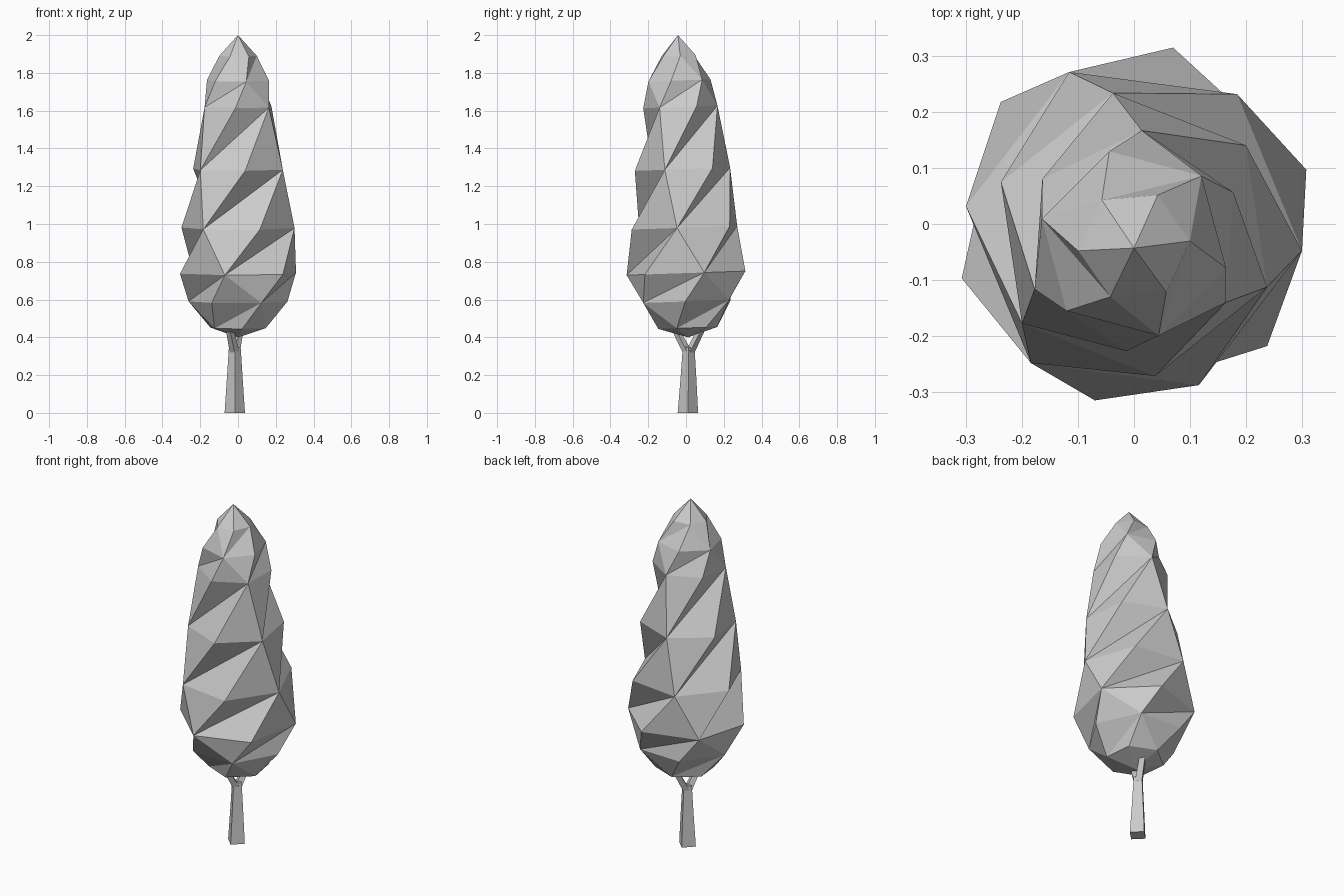
import bpy, bmesh
from math import cos, sin, radians
from mathutils import Vector

if "Cube" in bpy.data.objects:
    bpy.data.objects.remove(bpy.data.objects["Cube"])


def make_object(name, bm):
    bmesh.ops.recalc_face_normals(bm, faces=bm.faces[:])
    mesh = bpy.data.meshes.new(name)
    bm.to_mesh(mesh)
    bm.free()
    obj = bpy.data.objects.new(name, mesh)
    bpy.context.collection.objects.link(obj)
    return obj


# Foliage: twisted six-sided rings (height, radius, twist in degrees)
SIDES = 6
LEAN = 0.034
RINGS = [
    (0.45, 0.158, 158), (0.59, 0.262, 178), (0.74, 0.322, 197.5),
    (0.98, 0.302, 232.5), (1.29, 0.255, 278.5), (1.62, 0.197, 326),
    (1.76, 0.170, 345), (1.89, 0.100, 365),
]


def leaned(x, y, z):
    return (x, y - LEAN * (z - 0.74), z + LEAN * y)


bm = bmesh.new()
rings = []
for z, r, twist in RINGS:
    angles = [radians(twist + 360 * k / SIDES) for k in range(SIDES)]
    rings.append([bm.verts.new(leaned(r * cos(a), r * sin(a), z)) for a in angles])

# Alternating diagonals form the staggered folds
for i in range(len(rings) - 1):
    a, b = rings[i], rings[i + 1]
    for k in range(SIDES):
        n = (k + 1) % SIDES
        if (i + k) % 2:
            bm.faces.new((a[k], a[n], b[n]))
            bm.faces.new((a[k], b[n], b[k]))
        else:
            bm.faces.new((a[k], a[n], b[k]))
            bm.faces.new((a[n], b[n], b[k]))

# Foliage end points
for ring, z in ((rings[0], 0.40), (rings[-1], 2.0)):
    pole = bm.verts.new(leaned(0, 0, z))
    for k in range(SIDES):
        bm.faces.new((ring[k], ring[(k + 1) % SIDES], pole))
make_object("foliage", bm)


# Trunk and branches: four-sided tapered limbs
def limb(name, sections):
    bm = bmesh.new()
    loops = []
    for centre, r in sections:
        c = Vector(centre)
        loops.append([bm.verts.new(c + Vector(d) * r) for d in
                      ((1, 0, 0), (0, 1, 0), (-1, 0, 0), (0, -1, 0))])
    for a, b in zip(loops, loops[1:]):
        for k in range(4):
            n = (k + 1) % 4
            bm.faces.new((a[k], a[n], b[n], b[k]))
    bm.faces.new(loops[0])
    bm.faces.new(loops[-1])
    return make_object(name, bm)


limb("trunk", [((-0.017, 0.010, 0), 0.054), ((-0.017, 0.013, 0.18), 0.042),
               ((-0.017, 0.014, 0.35), 0.031)])
limb("front_branch", [((-0.018, 0.008, 0.32), 0.026), ((-0.045, -0.06, 0.45), 0.021)])
limb("back_branch", [((-0.016, 0.020, 0.32), 0.026), ((0.010, 0.085, 0.45), 0.021)])
